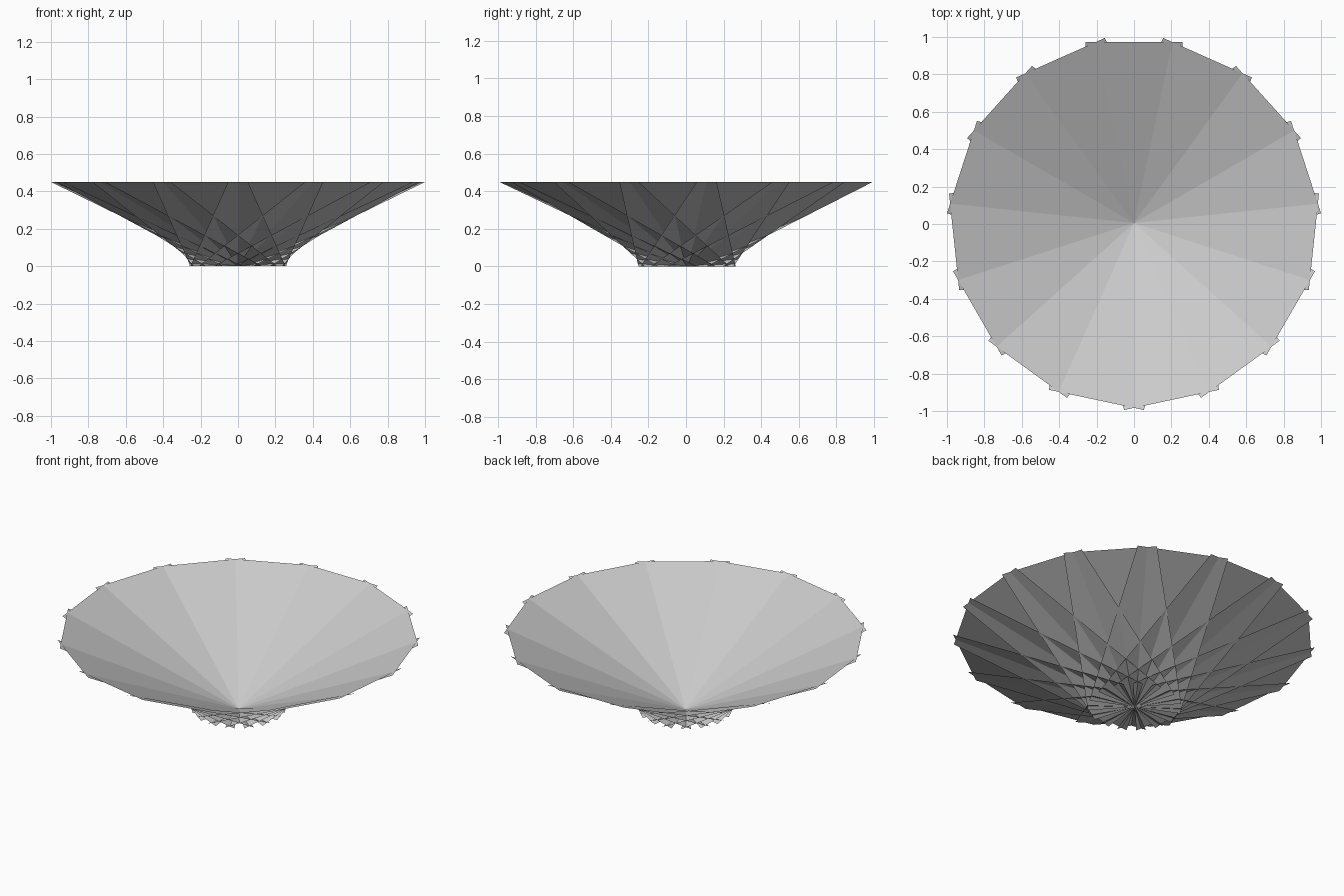
import bpy
import bmesh
import math
from mathutils import Matrix, Vector

cube = bpy.data.objects.get("Cube")
if cube:
    bpy.data.objects.remove(cube, do_unlink=True)

SIDES = 15
REACH = 0.967       # centre to the rim edge of a panel
HALF_WIDTH = 0.26
HEIGHT = 0.45
OFFSET = Vector((0, 0.0055, 0))

grey = bpy.data.materials.new("light_grey")
grey.use_nodes = True
colour = (0.6, 0.6, 0.6, 1)
grey.diffuse_color = colour
grey.node_tree.nodes["Principled BSDF"].inputs["Base Color"].default_value = colour

# One flat rectangular panel, rising from a foot edge across the centre to the rim
panel = [
    Vector((-HALF_WIDTH, 0, 0)),
    Vector((-HALF_WIDTH, REACH, HEIGHT)),
    Vector((HALF_WIDTH, REACH, HEIGHT)),
    Vector((HALF_WIDTH, 0, 0)),
]

# Interlocking panels turned around the centre form the dish and its jagged foot
bm = bmesh.new()
for i in range(SIDES):
    turn = Matrix.Rotation(math.tau * i / SIDES, 3, "Z")
    face = bm.faces.new([bm.verts.new(turn @ p + OFFSET) for p in panel])
    face.normal_update()
    if face.normal.z < 0:
        face.normal_flip()

mesh = bpy.data.meshes.new("dish_panels")
bm.to_mesh(mesh)
bm.free()
mesh.materials.append(grey)
dish = bpy.data.objects.new("dish_panels", mesh)
bpy.context.collection.objects.link(dish)
